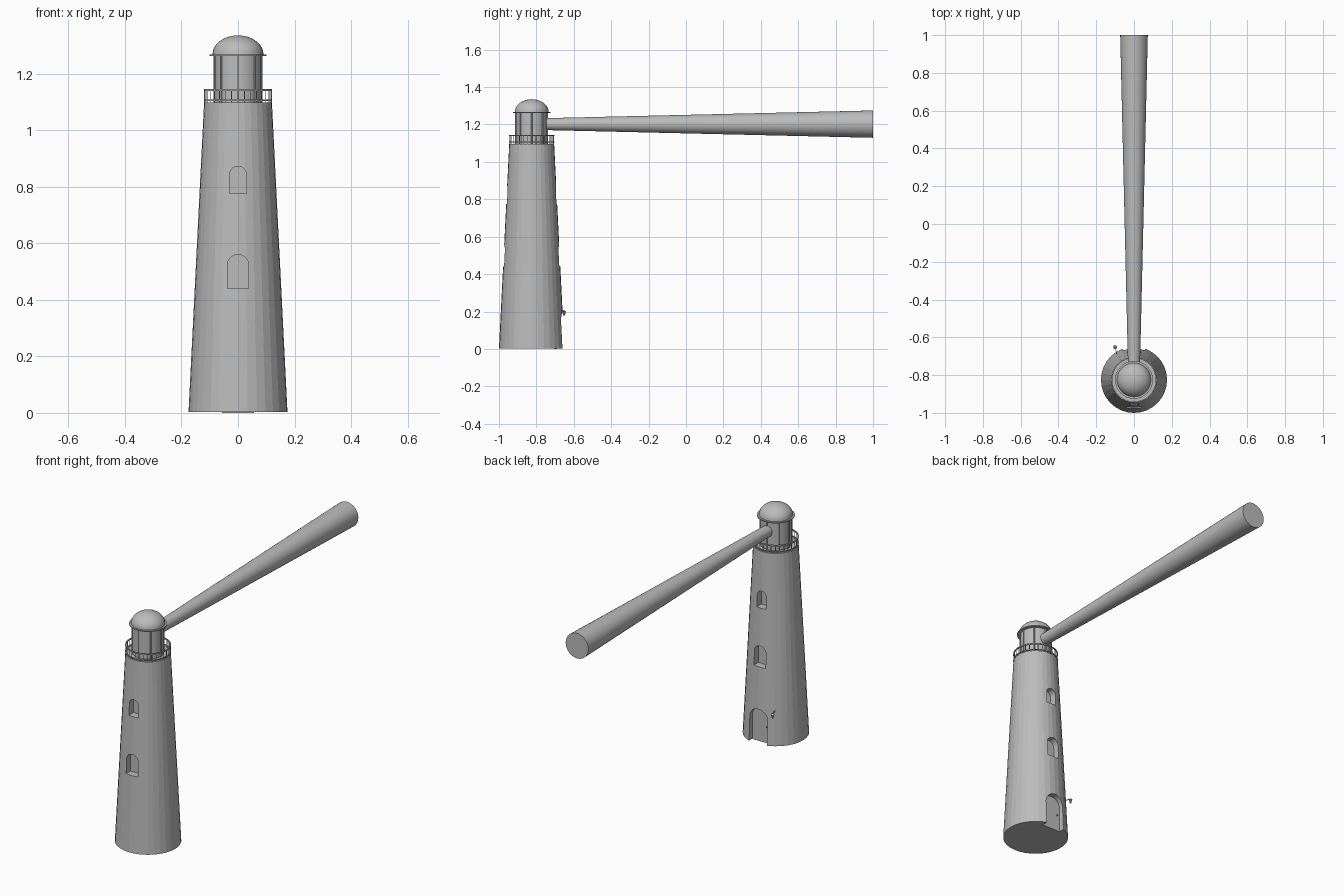
import bpy
from math import sin, cos, pi, radians
from mathutils import Vector

cube = bpy.data.objects.get("Cube")
if cube:
    bpy.data.objects.remove(cube, do_unlink=True)

AXIS = -0.825        # y of the tower axis
BASE_R, TOP_R, TOP_Z = 0.175, 0.12, 1.097

grey = bpy.data.materials.new("plain grey")
grey.use_nodes = True
grey.diffuse_color = (0.5, 0.5, 0.5, 1)
grey.node_tree.nodes["Principled BSDF"].inputs["Base Color"].default_value = (0.5, 0.5, 0.5, 1)


def mesh_object(name, verts, faces, smooth=None):
    mesh = bpy.data.meshes.new(name)
    mesh.from_pydata(verts, [], faces)
    mesh.materials.append(grey)
    obj = bpy.data.objects.new(name, mesh)
    bpy.context.collection.objects.link(obj)
    if smooth:
        bpy.ops.object.select_all(action='DESELECT')
        obj.select_set(True)
        bpy.context.view_layer.objects.active = obj
        bpy.ops.object.shade_smooth_by_angle(angle=radians(smooth))
    return obj


def lathe(name, profile, sides=32, centre=(0, AXIS, 0), smooth=None, closed=False):
    """Revolve (radius, z) points, bottom to top; closed makes a ring."""
    verts = [(centre[0] + r * sin(2 * pi * i / sides),
              centre[1] - r * cos(2 * pi * i / sides), centre[2] + z)
             for r, z in profile for i in range(sides)]
    n = len(profile)
    faces = [(j * sides + i, j * sides + (i + 1) % sides,
              (j + 1) % n * sides + (i + 1) % sides, (j + 1) % n * sides + i)
             for j in range(n if closed else n - 1) for i in range(sides)]
    if not closed:
        faces.append(tuple(reversed(range(sides))))
        faces.append(tuple(range((n - 1) * sides, n * sides)))
    return mesh_object(name, verts, faces, smooth)


def ring(name, inner, outer, low, high):
    return lathe(name, [(outer, low), (outer, high), (inner, high), (inner, low)], closed=True)


def arch(name, width, low, high, y0, y1):
    """Upright slab with a round top, from y0 to y1."""
    r = width / 2
    outline = [(-r, low), (r, low)]
    outline += [(r * cos(pi * k / 12), high - r + r * sin(pi * k / 12)) for k in range(13)]
    n = len(outline)
    verts = [(x, y, z) for y in (min(y0, y1), max(y0, y1)) for x, z in outline]
    faces = [tuple(range(n)), tuple(reversed(range(n, 2 * n)))]
    faces += [(i, i + n, (i + 1) % n + n, (i + 1) % n) for i in range(n)]
    return mesh_object(name, verts, faces)


def rod(name, start, end, r0, r1, sides=8, smooth=None):
    a, b = Vector(start), Vector(end)
    obj = lathe(name, [(r0, 0), (r1, (b - a).length)], sides, (0, 0, 0), smooth)
    obj.location = a
    obj.rotation_euler = (b - a).to_track_quat('Z', 'Y').to_euler()
    return obj


def wall_radius(z):
    return BASE_R + (TOP_R - BASE_R) * z / TOP_Z


# Tapered tower with arched recesses
tower = lathe("tower", [(BASE_R, 0.003), (TOP_R, TOP_Z)])
recesses = [("front_upper", 0.06, 0.775, 0.872, -1), ("front_lower", 0.075, 0.44, 0.56, -1),
            ("back_upper", 0.06, 0.775, 0.872, 1), ("back_lower", 0.075, 0.44, 0.56, 1),
            ("doorway", 0.115, -0.02, 0.2, 1)]
for name, width, low, high, side in recesses:
    depth = wall_radius(max(low, 0)) - 0.045
    cutter = arch(name + "_cutter", width, low, high, AXIS + side * depth, AXIS + side * 0.3)
    cutter.hide_render = True
    cutter.hide_viewport = True
    cut = tower.modifiers.new(name, 'BOOLEAN')
    cut.operation = 'DIFFERENCE'
    cut.solver = 'EXACT'
    cut.object = cutter

# Door leaf and handle in the doorway
door_y = AXIS + BASE_R - 0.045
arch("door", 0.113, 0, 0.198, door_y - 0.01, door_y + 0.004)
rod("door_handle", (-0.038, door_y, 0.095), (-0.038, door_y + 0.012, 0.095), 0.004, 0.004)

# Small lamp on a bracket beside the door
lamp = Vector((-0.1, -0.652, 0.178))
rod("lamp_bracket", (-0.09, -0.695, 0.205), lamp + Vector((0, 0, 0.027)), 0.002, 0.002, 6)
lathe("door_lamp", [(0.004, 0), (0.009, 0.02), (0.011, 0.021), (0.003, 0.028)], 8, lamp)

# Gallery railing
ring("railing_top", 0.115, 0.121, 1.138, 1.145)
ring("railing_bottom", 0.115, 0.121, 1.103, 1.108)
for i in range(32):
    a = 2 * pi * i / 32
    x, y = 0.118 * sin(a), AXIS - 0.118 * cos(a)
    rod("baluster", (x, y, 1.096), (x, y, 1.141), 0.0018, 0.0018, 6)

# Lantern room with glazing bars
lathe("lantern_room", [(0.083, 1.09), (0.083, 1.27)], smooth=30)
for i in range(8):
    a = 2 * pi * i / 8
    x, y = 0.084 * sin(a), AXIS - 0.084 * cos(a)
    rod("glazing_bar", (x, y, 1.095), (x, y, 1.265), 0.004, 0.004, 6)

# Dome and its rim
lathe("roof_rim", [(0.1, 1.262), (0.1, 1.268)])
dome = [(0.09 * cos(pi / 2 * k / 10), 1.268 + 0.067 * sin(pi / 2 * k / 10)) for k in range(10)]
lathe("dome", dome + [(0.001, 1.335)], smooth=40)

# Widening light beam
rod("light_beam", (0, -0.745, 1.202), (0, 1, 1.202), 0.032, 0.073, 32, smooth=30)
